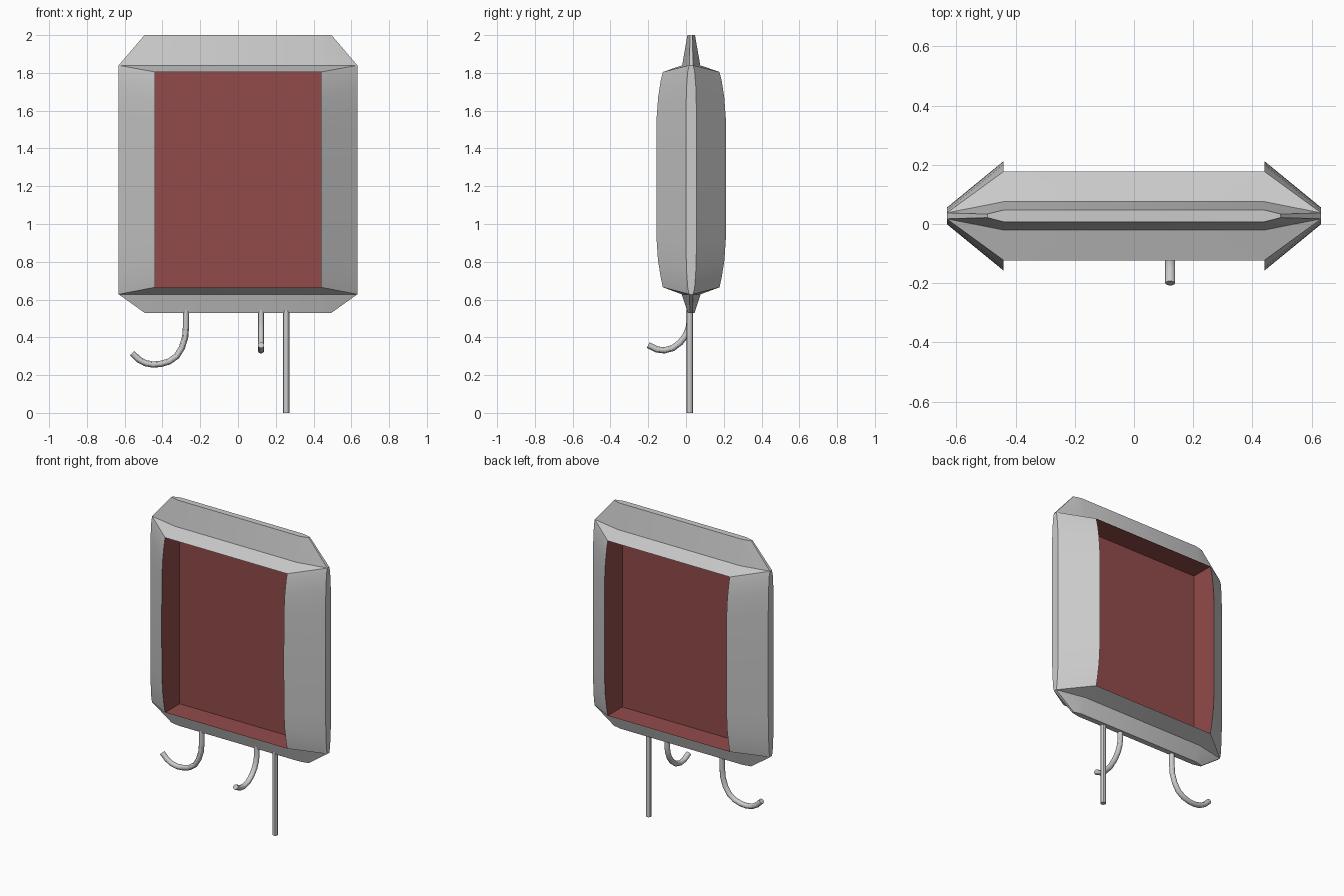
import bpy, bmesh, math
from mathutils import Vector

if "Cube" in bpy.data.objects:
    bpy.data.objects.remove(bpy.data.objects["Cube"])

YC = 0.0275          # depth centre of the bag
XI, XO, XT = 0.44, 0.632, 0.495   # window edge, outer edge, flange tip

red = bpy.data.materials.new("red")
red.diffuse_color = (0.29, 0.07, 0.07, 1)
red.use_nodes = True
red.node_tree.nodes["Principled BSDF"].inputs["Base Color"].default_value = red.diffuse_color


def finish(name, bm, mats=()):
    me = bpy.data.meshes.new(name)
    bm.to_mesh(me)
    bm.free()
    ob = bpy.data.objects.new(name, me)
    bpy.context.collection.objects.link(ob)
    for m in mats:
        me.materials.append(m)
    bpy.ops.object.select_all(action='DESELECT')
    ob.select_set(True)
    bpy.context.view_layer.objects.active = ob
    bpy.ops.object.shade_smooth_by_angle(angle=math.radians(30))
    return ob


# Side bulge rows: inner z, inner half depth, outer z, outer half depth
ROWS = [(0.665, 0.15, 0.628, 0.01), (0.72, 0.162, 0.66, 0.018),
        (0.81, 0.176, 0.76, 0.025), (0.93, 0.184, 0.90, 0.028),
        (1.24, 0.185, 1.24, 0.028), (1.55, 0.184, 1.58, 0.028),
        (1.67, 0.175, 1.72, 0.025), (1.755, 0.162, 1.81, 0.018),
        (1.805, 0.15, 1.84, 0.01)]


def quarter():
    """Faces of one quarter (+x, front half) as (points, material)."""
    out = []
    add = lambda pts, m=0: out.append((pts, m))
    # side bulge, outer rim and red window wall
    for (z0, h0, w0, g0), (z1, h1, w1, g1) in zip(ROWS, ROWS[1:]):
        add([(XI, -h0, z0), (XO, -g0, w0), (XO, -g1, w1), (XI, -h1, z1)])
        add([(XO, -g0, w0), (XO, 0, w0), (XO, 0, w1), (XO, -g1, w1)])
        add([(XI, -h0, z0), (XI, 0, z0), (XI, 0, z1), (XI, -h1, z1)], 1)
    # top and bottom: slope, flat flange, edge and red window wall
    for row, hb, zt, ht in ((ROWS[-1], 0.048, 2.0, 0.02), (ROWS[0], 0.05, 0.53, 0.018)):
        za, ha, zb, g = row
        a0, a1 = (0, -ha, za), (XI, -ha, za)
        b0, b1, b2 = (0, -hb, zb), (XI, -hb, zb), (XO, -g, zb)
        c0, c1, c2 = (0, -ht, zt), (XI, -ht, zt), (XT, -0.006, zt)
        d0, d1, d2 = (0, 0, zt), (XI, 0, zt), (XT, 0, zt)
        for f in ([a0, a1, b1, b0], [a1, b2, b1], [b0, b1, c1, c0], [b1, b2, c2, c1],
                  [c0, c1, d1, d0], [c1, c2, d2, d1], [b2, (XO, 0, zb), d2, c2]):
            add(f)
        add([a0, a1, (XI, 0, za), (0, 0, za)], 1)
    return out


# Bag shell, mirrored left-right and front-back
bm = bmesh.new()
for sx in (1, -1):
    for sy in (1, -1):
        for pts, m in quarter():
            f = bm.faces.new([bm.verts.new((x * sx, y * sy + YC, z)) for x, y, z in pts])
            f.material_index = m
bmesh.ops.remove_doubles(bm, verts=bm.verts, dist=1e-4)
bmesh.ops.recalc_face_normals(bm, faces=bm.faces)
grey = bpy.data.materials.new("grey")
grey.diffuse_color = (0.8, 0.8, 0.8, 1)
grey.use_nodes = True
grey.node_tree.nodes["Principled BSDF"].inputs["Base Color"].default_value = grey.diffuse_color
finish("bag_shell", bm, (grey, red))

# Red membrane seen from both sides
bm = bmesh.new()
z0, z1 = ROWS[0][0], ROWS[-1][0]
bm.faces.new([bm.verts.new((x, YC, z)) for x, z in
              ((-XI, z0), (XI, z0), (XI, z1), (-XI, z1))])
finish("red_membrane", bm, (red,))


def tube(name, pts, r=0.0165, sides=12):
    """Capped round tube swept along a planar path."""
    bm = bmesh.new()
    pts = [Vector(p) for p in pts]
    tan = [(pts[min(i + 1, len(pts) - 1)] - pts[max(i - 1, 0)]).normalized()
           for i in range(len(pts))]
    normal = Vector((1, 0, 0)) if all(abs(p.x - pts[0].x) < 1e-6 for p in pts) else Vector((0, 1, 0))
    rings = []
    for p, t in zip(pts, tan):
        b = normal.cross(t)
        rings.append([bm.verts.new(p + r * (math.cos(a) * normal + math.sin(a) * b))
                      for a in (2 * math.pi * k / sides for k in range(sides))])
    for q, s in zip(rings, rings[1:]):
        for k in range(sides):
            j = (k + 1) % sides
            bm.faces.new([q[k], q[j], s[j], s[k]])
    bm.faces.new(rings[0])
    bm.faces.new(rings[-1])
    bmesh.ops.recalc_face_normals(bm, faces=bm.faces)
    return finish(name, bm)


# Straight tube and two curled tubes
TY = 0.02
tube("straight_tube", [(0.255, TY, 0.545), (0.255, TY, 0)])
tube("side_curl_tube", [(x, TY, z) for x, z in (
    (-0.275, 0.545), (-0.275, 0.46), (-0.28, 0.40), (-0.297, 0.345), (-0.325, 0.30),
    (-0.365, 0.272), (-0.41, 0.259), (-0.45, 0.256), (-0.49, 0.263), (-0.525, 0.282), (-0.56, 0.316))])
tube("front_curl_tube", [(0.122, y, z) for y, z in (
    (TY, 0.545), (TY, 0.49), (0.014, 0.45), (-0.002, 0.41), (-0.03, 0.373),
    (-0.07, 0.343), (-0.115, 0.331), (-0.155, 0.336), (-0.2, 0.359))])
